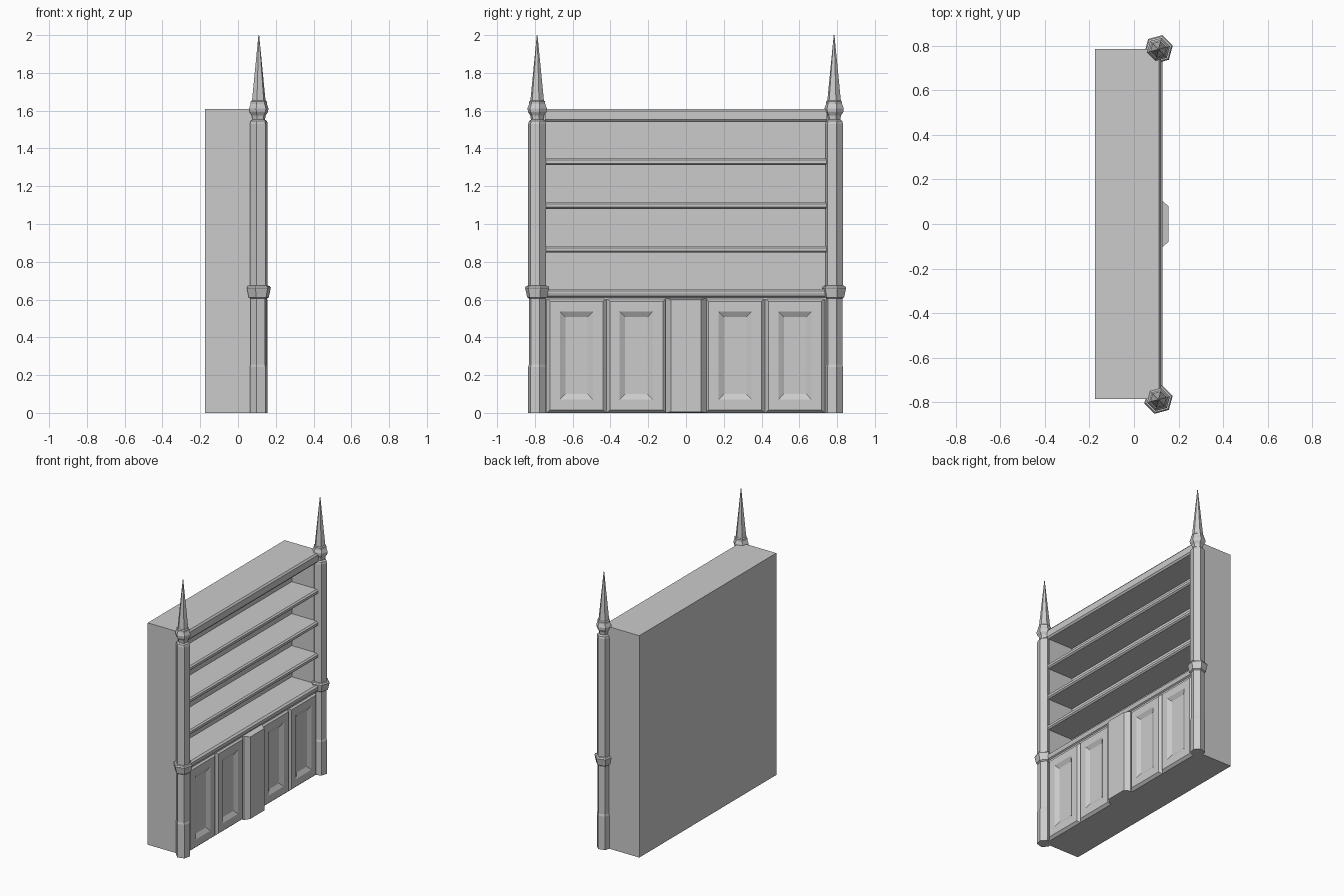
import bpy, bmesh
from math import cos, sin, pi, radians

if "Cube" in bpy.data.objects:
    bpy.data.objects.remove(bpy.data.objects["Cube"])


def finish(bm, name):
    bmesh.ops.recalc_face_normals(bm, faces=bm.faces)
    me = bpy.data.meshes.new(name)
    bm.to_mesh(me)
    bm.free()
    ob = bpy.data.objects.new(name, me)
    bpy.context.collection.objects.link(ob)
    return ob


def loft(name, rings):
    """Skin a stack of equal-length rings and cap both ends."""
    bm = bmesh.new()
    vs = [[bm.verts.new(p) for p in r] for r in rings]
    n = len(rings[0])
    for a, b in zip(vs, vs[1:]):
        for i in range(n):
            j = (i + 1) % n
            bm.faces.new((a[i], a[j], b[j], b[i]))
    bm.faces.new(vs[0])
    bm.faces.new(vs[-1])
    return finish(bm, name)


def box(name, x0, x1, y0, y1, z0, z1):
    return loft(name, [[(x0, y0, z), (x1, y0, z), (x1, y1, z), (x0, y1, z)]
                       for z in (z0, z1)])


def extrude_y(name, profile, y):
    """Extrude an (x, z) profile between -y and y."""
    return loft(name, [[(x, s, z) for x, z in profile] for s in (-y, y)])


def panel(name, yc, z0, z1, steps):
    """Nested rectangles (half width, z inset, x) facing +x."""
    return loft(name, [[(x, yc - h, z0 + i), (x, yc + h, z0 + i),
                        (x, yc + h, z1 - i), (x, yc - h, z1 - i)]
                       for h, i, x in steps])


BACK, INNER, FRONT = -0.175, -0.09, 0.122

# Carcass
box("lower_cabinet", BACK, 0.105, -0.785, 0.785, 0, 0.61)
box("back_board", BACK, INNER, -0.785, 0.785, 0.61, 1.61)
for s, side in ((-1, "left"), (1, "right")):
    box("side_board_" + side, INNER, 0.105, *sorted((s * 0.745, s * 0.785)), 0.61, 1.61)

# Top board, shelves and counter with moulded front edges
extrude_y("top_board", [(INNER, 1.54), (0.112, 1.54), (FRONT, 1.552),
                        (FRONT, 1.598), (0.112, 1.61), (INNER, 1.61)], 0.747)
for k, z in enumerate((0.848, 1.080, 1.312)):
    extrude_y(f"shelf_{k + 1}", [(INNER, z), (0.112, z), (FRONT, z + 0.009),
                                 (FRONT, z + 0.026), (0.112, z + 0.035),
                                 (INNER, z + 0.035)], 0.747)
extrude_y("counter", [(INNER, 0.60), (0.112, 0.60), (0.112, 0.612), (FRONT, 0.618),
                      (0.128, 0.636), (0.128, 0.646), (0.115, 0.657),
                      (INNER, 0.657)], 0.747)

# Four raised doors with sunken panels
for k, y in enumerate((-0.580, -0.263, 0.260, 0.577)):
    h = 0.158
    panel(f"door_{k + 1}", y, 0, 0.607,
          [(h, 0, 0.08), (h, 0, 0.106), (h - 0.018, 0.016, 0.124),
           (0.088, 0.07, 0.124), (0.059, 0.10, 0.107)])
    # cut the sloped recess into the carcass side by covering it with the door face

# Central pilaster
panel("centre_pilaster", 0, 0, 0.607,
      [(0.108, 0, 0.08), (0.108, 0, 0.122), (0.08, 0.006, 0.155)])

# Six-sided corner posts with collars, bulbs and spires
profile = [(0.049, 0), (0.049, 0.243), (0.045, 0.256), (0.045, 0.605), (0.055, 0.612),
           (0.060, 0.635), (0.066, 0.662), (0.060, 0.672), (0.049, 0.674),
           (0.049, 1.530), (0.045, 1.545), (0.034, 1.552), (0.038, 1.575),
           (0.050, 1.592), (0.053, 1.612), (0.044, 1.635), (0.044, 1.648),
           (0.037, 1.654), (0.002, 2.0)]
for y, side in ((-0.788, "left"), (0.784, "right")):
    loft("corner_post_" + side,
         [[(0.11 + r * cos(radians(15 + 60 * k)), y + r * sin(radians(15 + 60 * k)), z)
           for k in range(6)] for r, z in profile])
